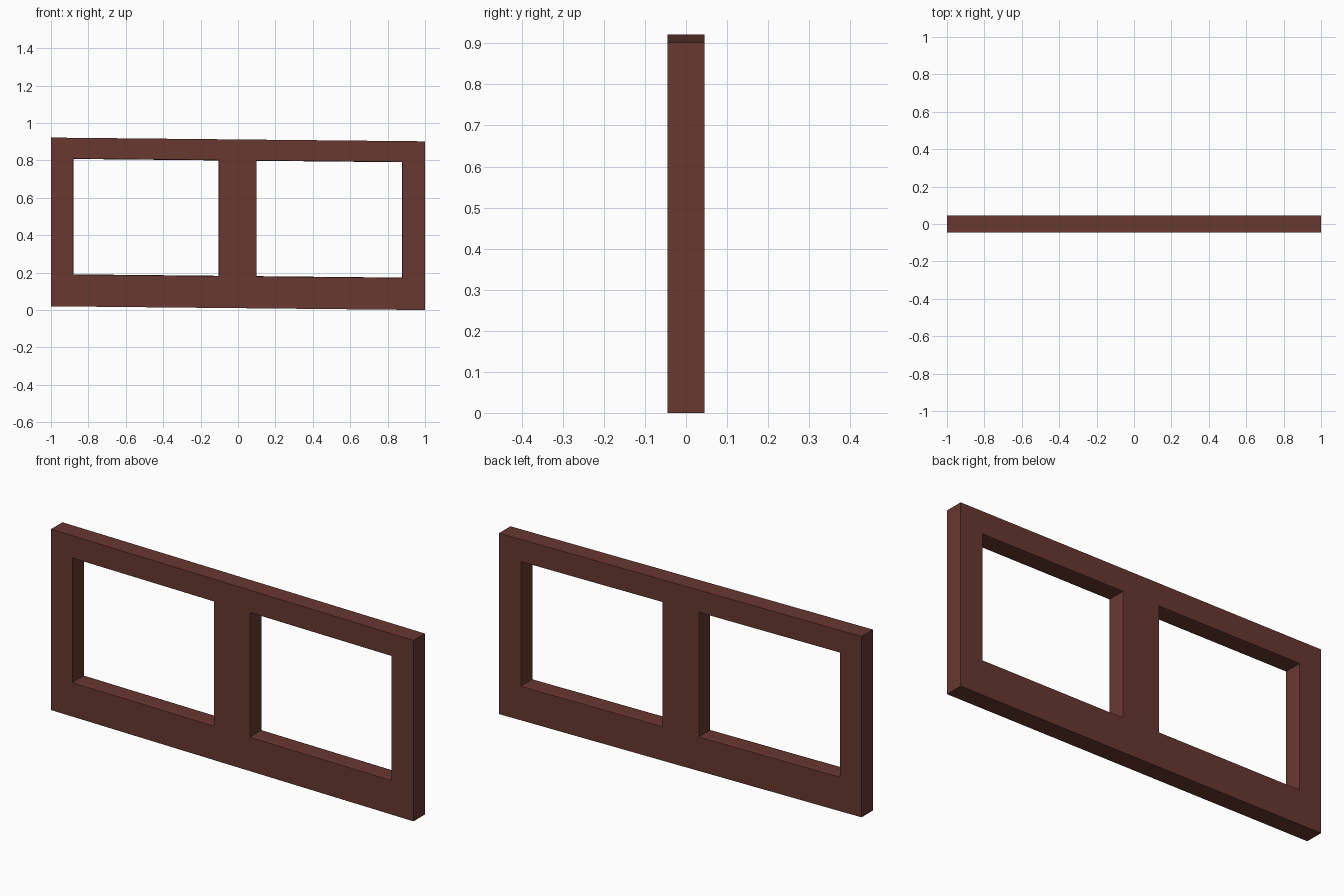
import bpy, bmesh

if "Cube" in bpy.data.objects:
    bpy.data.objects.remove(bpy.data.objects["Cube"])

HALF = 0.045                                # half thickness
XS = [-1.0, -0.88, -0.104, 0.1, 0.877, 1.0]  # stile edges
ZS = [0.0, 0.172, 0.789, 0.902]              # rail edges
LIP = 0.012                                 # depth of the eased opening edge
EASE = 0.002

wood = bpy.data.materials.new("dark red brown")
wood.diffuse_color = (0.138, 0.040, 0.030, 1)
wood.use_nodes = True
wood.node_tree.nodes["Principled BSDF"].inputs["Base Color"].default_value = wood.diffuse_color

# Front face: a grid with two cells left out as openings
bm = bmesh.new()
grid = [[bm.verts.new((x, -HALF, z)) for z in ZS] for x in XS]
for i in range(len(XS) - 1):
    for j in range(len(ZS) - 1):
        if not (j == 1 and i in (1, 3)):
            bm.faces.new((grid[i][j], grid[i + 1][j], grid[i + 1][j + 1], grid[i][j + 1]))

# Thickness
ext = bmesh.ops.extrude_face_region(bm, geom=bm.faces[:], use_keep_orig=True)
moved = [v for v in ext["geom"] if isinstance(v, bmesh.types.BMVert)]
bmesh.ops.translate(bm, verts=moved, vec=(0, 2 * HALF, 0))

# Slightly eased opening edges on both faces
for y in (-HALF + LIP, HALF - LIP):
    bmesh.ops.bisect_plane(bm, geom=bm.verts[:] + bm.edges[:] + bm.faces[:],
                           plane_co=(0, y, 0), plane_no=(0, 1, 0))
zmid = (ZS[1] + ZS[2]) / 2
for v in bm.verts:
    inner = abs(v.co.x) < 0.99 and ZS[0] + 0.01 < v.co.z < ZS[-1] - 0.01
    if inner and abs(v.co.y) > HALF - 1e-4:
        cx = -0.492 if v.co.x < 0 else 0.4885
        v.co.x += EASE if v.co.x > cx else -EASE
        v.co.z += EASE if v.co.z > zmid else -EASE

# Whole frame slopes down gently to the right
for v in bm.verts:
    v.co.z += 0.01 * (1 - v.co.x)

bmesh.ops.recalc_face_normals(bm, faces=bm.faces[:])
mesh = bpy.data.meshes.new("window_frame")
bm.to_mesh(mesh)
bm.free()
mesh.materials.append(wood)
frame = bpy.data.objects.new("window_frame", mesh)
bpy.context.collection.objects.link(frame)
